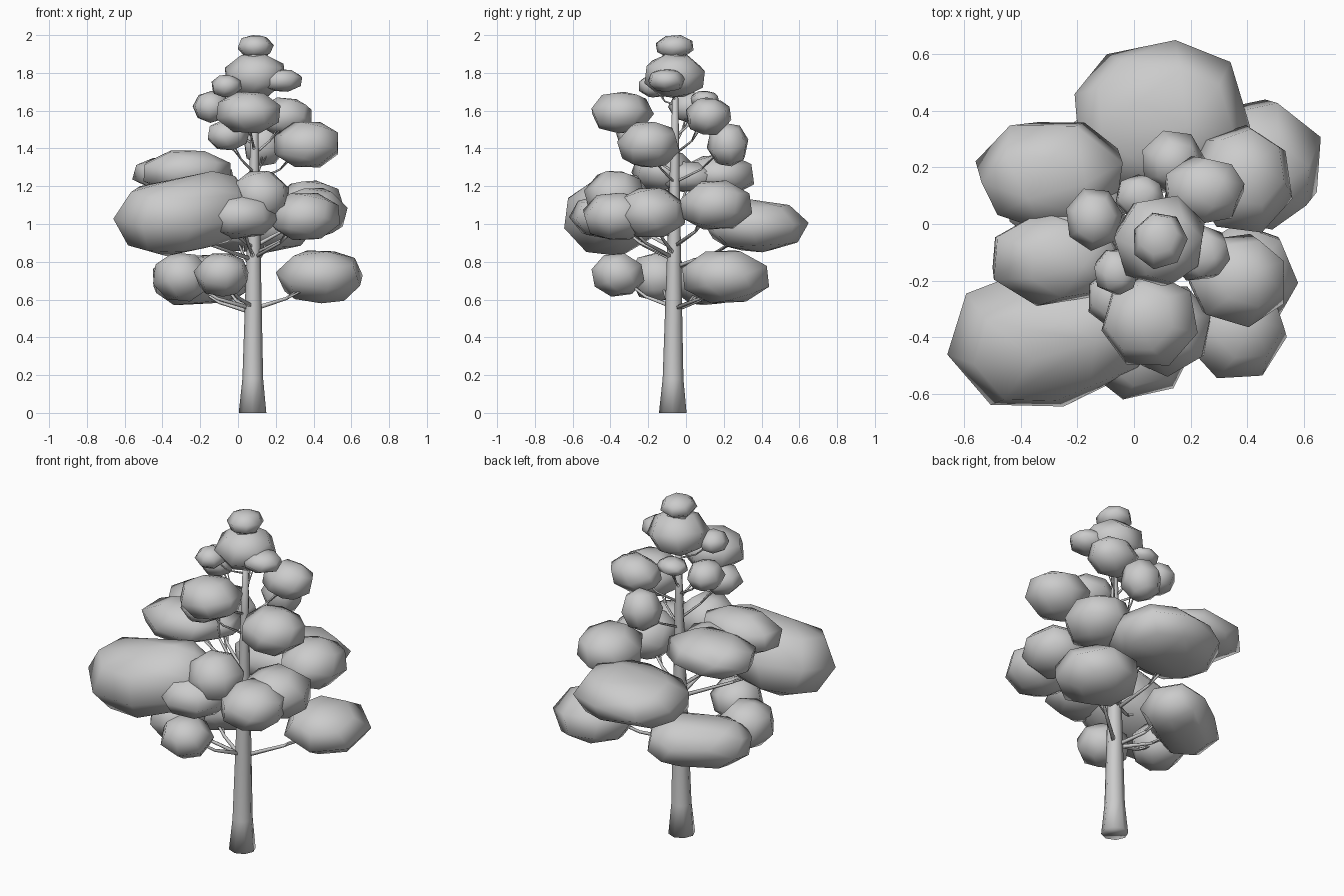
import bpy, bmesh, math, random
from mathutils import Vector, Euler

if "Cube" in bpy.data.objects:
    bpy.data.objects.remove(bpy.data.objects["Cube"])

random.seed(4)

# foliage clumps: centre x, y, z, half sizes x, y, z
TOP = [
    (.095, -.06, 1.94, .095, .1, .06),
    (.09, -.06, 1.785, .16, .16, .115),
    (.23, -.10, 1.76, .11, .10, .06),
    (-.06, -.17, 1.73, .08, .08, .06),
    (.095, -.06, 1.89, .065, .065, .06),
]
UPPER = [
    (-.14, .015, 1.62, .1, .11, .085),
    (.02, .10, 1.66, .085, .075, .045),
    (.055, -.335, 1.59, .17, .165, .11),
    (-.05, -.26, 1.47, .11, .11, .08),
    (.36, -.20, 1.42, .17, .165, .12),
    (.25, .12, 1.57, .14, .12, .1),
    (.14, .22, 1.42, .11, .11, .115),
]
MIDDLE = [
    (-.30, .17, 1.26, .26, .19, .11),
    (-.27, -.12, 1.28, .23, .17, .11),
    (-.37, -.40, 1.03, .29, .245, .2),
    (-.12, -.37, 1.09, .2, .2, .19),
    (.02, -.42, 1.04, .2, .2, .12),
    (.12, -.38, 1.15, .15, .16, .13),
    (.36, -.36, 1.04, .18, .185, .125),
    (.40, -.18, 1.06, .18, .18, .13),
    (.38, .16, 1.10, .18, .19, .13),
    (.18, .38, .99, .23, .27, .14),
    (-.03, .36, .98, .18, .24, .12),
    (-.20, .02, 1.25, .18, .17, .08),
]
LOWER = [
    (.43, .21, .72, .23, .23, .14),
    (-.09, -.36, .73, .145, .14, .115),
    (-.28, .10, .70, .17, .17, .13),
    (-.30, -.14, .72, .15, .16, .13),
    (-.10, .21, .71, .16, .18, .13),
]
# neighbouring clumps that grow together into one mass
MERGED = {"top": [], "upper": [], "middle": [(2, 3), (9, 10)], "lower": [(2, 4)]}


def finish(bm, name):
    mesh = bpy.data.meshes.new(name)
    bm.to_mesh(mesh)
    bm.free()
    mesh.polygons.foreach_set("use_smooth", [True] * len(mesh.polygons))
    obj = bpy.data.objects.new(name, mesh)
    bpy.context.collection.objects.link(obj)
    return obj


def clump_points(x, y, z, a, b, c):
    # coarse ball, tilted at random, then fitted to its half sizes
    bm = bmesh.new()
    bmesh.ops.create_uvsphere(bm, u_segments=7, v_segments=4, radius=1)
    rot = Euler([random.uniform(-.5, .5), random.uniform(-.5, .5),
                 random.uniform(0, 6.28)]).to_matrix()
    pts = [rot @ v.co for v in bm.verts]
    bm.free()
    lo = [min(p[i] for p in pts) for i in range(3)]
    hi = [max(p[i] for p in pts) for i in range(3)]
    return [Vector([m + s * (2 * (p[i] - lo[i]) / (hi[i] - lo[i]) - 1)
                    for i, (m, s) in enumerate(zip((x, y, z), (a, b, c)))]) for p in pts]


def hull(name, pts):
    bm = bmesh.new()
    for p in pts:
        bm.verts.new(p)
    bmesh.ops.convex_hull(bm, input=bm.verts)
    bmesh.ops.delete(bm, geom=[v for v in bm.verts if not v.link_faces], context='VERTS')
    bmesh.ops.recalc_face_normals(bm, faces=bm.faces)
    finish(bm, name)


def tube(name, rings, sides):
    # rings: list of (centre, radius), swept along the path
    bm = bmesh.new()
    loops = []
    for i, (p, r) in enumerate(rings):
        d = rings[min(i + 1, len(rings) - 1)][0] - rings[max(i - 1, 0)][0]
        q = Vector((0, 0, 1)).rotation_difference(d)
        loops.append([bm.verts.new(p + q @ Vector((r * math.cos(t), r * math.sin(t), 0)))
                      for t in (2 * math.pi * k / sides for k in range(sides))])
    for l0, l1 in zip(loops, loops[1:]):
        for k in range(sides):
            j = (k + 1) % sides
            bm.faces.new((l0[k], l0[j], l1[j], l1[k]))
    bm.faces.new(loops[0][::-1])
    bm.faces.new(loops[-1])
    finish(bm, name)


def axis(z):
    return Vector((.077 + .007 * z, -.07 + .008 * z, z))


# trunk with flared foot
profile = [(0, .073), (.18, .055), (.55, .045), (1, .033), (1.4, .023), (1.8, .012)]
tube("trunk", [(axis(z), r) for z, r in profile], 8)

# foliage tiers with a bent branch and a side twig for each clump
for tier, clumps, drop, thick in (("lower", LOWER, .17, .013), ("middle", MIDDLE, .22, .012),
                                  ("upper", UPPER, .2, .008), ("top", TOP, .1, .006)):
    points = [clump_points(*c) for c in clumps]
    merged = {n for pair in MERGED[tier] for n in pair}
    for a, b in MERGED[tier]:
        hull(f"{tier}_foliage_{a}_{b}", points[a] + points[b])
    for n, c in enumerate(clumps):
        if n not in merged:
            hull(f"{tier}_foliage_{n}", points[n])
        if tier == "top" and n not in (2, 3):
            continue
        end = Vector(c[:3])
        start = axis(end.z - drop)
        mid = start.lerp(end, .5) - Vector((0, 0, .03))
        tube(f"{tier}_branch_{n}", [(start, thick), (mid, thick * .7), (end, thick * .4)], 5)
        side = (end - start).cross(Vector((0, 0, 1))).normalized() * c[3] * .4
        tube(f"{tier}_twig_{n}", [(mid, thick * .5), (end + side, thick * .3)], 4)
